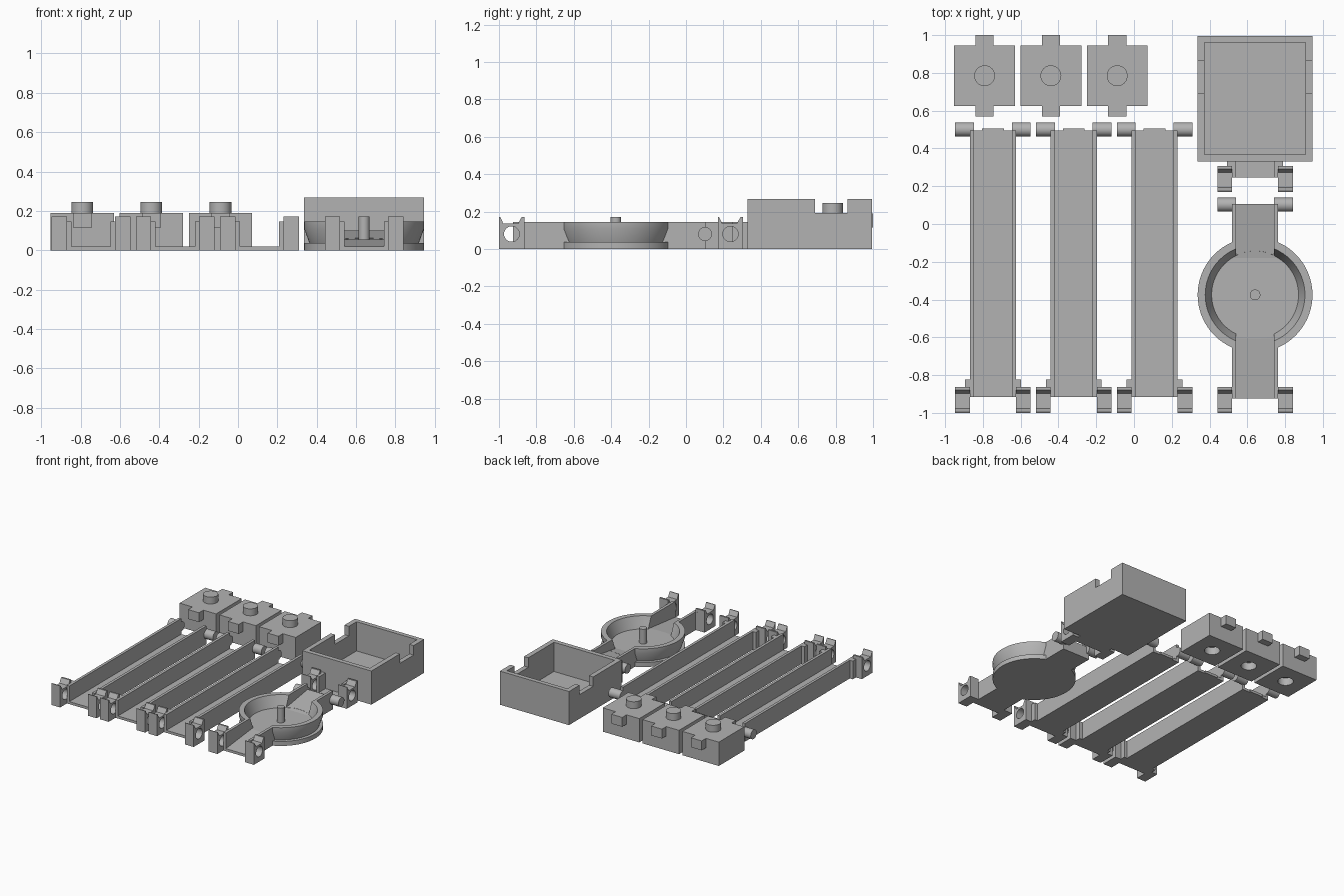
import bpy, bmesh, math
from mathutils import Matrix

if "Cube" in bpy.data.objects:
    bpy.data.objects.remove(bpy.data.objects["Cube"])

grey = bpy.data.materials.new("plain_grey")
grey.use_nodes = True
COLOUR = (0.45, 0.45, 0.45, 1)
grey.diffuse_color = COLOUR
grey.node_tree.nodes["Principled BSDF"].inputs["Base Color"].default_value = COLOUR


def finish(name, bm):
    bmesh.ops.recalc_face_normals(bm, faces=bm.faces)
    mesh = bpy.data.meshes.new(name)
    bm.to_mesh(mesh)
    bm.free()
    mesh.materials.append(grey)
    ob = bpy.data.objects.new(name, mesh)
    bpy.context.collection.objects.link(ob)
    return ob


def box(name, x0, x1, y0, y1, z0, z1):
    return prism(name, x0, x1, [(y0, z0), (y1, z0), (y1, z1), (y0, z1)])


def prism(name, x0, x1, outline):
    """Extrude a (y, z) outline from x0 to x1."""
    bm = bmesh.new()
    face = bm.faces.new([bm.verts.new((x0, y, z)) for y, z in outline])
    new = bmesh.ops.extrude_face_region(bm, geom=[face])["geom"]
    verts = [v for v in new if isinstance(v, bmesh.types.BMVert)]
    bmesh.ops.translate(bm, verts=verts, vec=(x1 - x0, 0, 0))
    return finish(name, bm)


def cylinder(name, centre, radius, length, axis="Z"):
    bm = bmesh.new()
    turn = Matrix.Rotation(math.pi / 2, 4, "Y") if axis == "X" else Matrix()
    bmesh.ops.create_cone(bm, cap_ends=True, segments=40, radius1=radius, radius2=radius,
                          depth=length, matrix=Matrix.Translation(centre) @ turn)
    return smooth(finish(name, bm))


def lathe(name, profile, x, y, segments=72):
    bm = bmesh.new()
    verts = [bm.verts.new((x + r, y, z)) for r, z in profile]
    edges = [bm.edges.new(pair) for pair in zip(verts, verts[1:])]
    bmesh.ops.spin(bm, geom=verts + edges, cent=(x, y, 0), axis=(0, 0, 1),
                   angle=math.tau, steps=segments)
    bmesh.ops.remove_doubles(bm, verts=bm.verts, dist=0.0005)
    return finish(name, bm)


def select(ob):
    bpy.ops.object.select_all(action="DESELECT")
    ob.select_set(True)
    bpy.context.view_layer.objects.active = ob


def smooth(ob):
    select(ob)
    bpy.ops.object.shade_smooth_by_angle(angle=math.radians(25))
    return ob


def cut(ob, *cutters):
    for cutter in cutters:
        mod = ob.modifiers.new("cut", "BOOLEAN")
        mod.operation, mod.solver, mod.object = "DIFFERENCE", "EXACT", cutter
        select(ob)
        bpy.ops.object.modifier_apply(modifier=mod.name)
        bpy.data.objects.remove(cutter)
    return ob


HALF, WALL, FLOOR, TOP = 0.122, 0.022, 0.02, 0.145
REACH, AXLE_Z = 0.2, 0.08


def pair(cx, inner, outer):
    """The left and right x ranges of a mirrored pair of parts."""
    for side, s in (("right", -1), ("left", 1)):
        a, b = sorted((cx + s * inner, cx + s * outer))
        yield side, a, b


def walls(name, cx, y0, y1):
    for side, a, b in pair(cx, HALF - WALL, HALF):
        box(f"{name}_{side}_wall", a, b, y0, y1, 0, TOP)


def pins(name, cx, y):
    for side, a, b in pair(cx, HALF - WALL, REACH):
        cylinder(f"{name}_{side}_pin", ((a + b) / 2, y, AXLE_Z), 0.037, b - a, "X")


def clips(name, cx, y, arm):
    """Sockets with a funnel-shaped top, joined to the trough by short arms."""
    h, top, dip = 0.068, 0.172, 0.135
    outline = [(y - h, 0), (y + h, 0), (y + h, top), (y + h - 0.014, top),
               (y + h - 0.034, dip), (y - h + 0.024, dip), (y - h + 0.006, top), (y - h, top)]
    for side, a, b in pair(cx, HALF, REACH):
        clip = prism(f"{name}_{side}_clip", a, b, outline)
        cut(clip, cylinder("socket_cutter", ((a + b) / 2, y, AXLE_Z), 0.041, 0.3, "X"))
        smooth(clip)
    for side, a, b in pair(cx, HALF, HALF + 0.026):
        box(f"{name}_{side}_arm", a, b, y + h, y + h + arm, 0, TOP)


# Long straight troughs
for i, cx in enumerate((-0.747, -0.319, 0.109), 1):
    name = f"trough_{i}"
    box(f"{name}_floor", cx - HALF, cx + HALF, -0.915, 0.495, 0, FLOOR)
    walls(name, cx, -0.915, 0.495)
    box(f"{name}_end_lip", cx - 0.058, cx + 0.058, 0.49, 0.505, 0, FLOOR)
    pins(name, cx, 0.5)
    clips(name, cx, -0.932, 0.04)

# Stacking blocks with side tabs, a peg on top and a matching hole below
for i, cx in enumerate((-0.791, -0.44, -0.089), 1):
    cy, half = 0.785, 0.161
    block = box(f"block_{i}", cx - half, cx + half, cy - half, cy + half, 0, 0.19)
    cut(block, cylinder("hole_cutter", (cx, cy, 0.02), 0.057, 0.08))
    smooth(block)
    cylinder(f"block_{i}_peg", (cx, cy, 0.215), 0.055, 0.06)
    for end, y0, y1 in (("front", 0.569, 0.63), ("back", 0.94, 1.0)):
        box(f"block_{i}_{end}_tab", cx - 0.048, cx + 0.048, y0, y1, 0.115, 0.19)

# Open bin with a notch in each side wall
bx, bh = 0.641, 0.305
bin_box = box("bin", bx - bh, bx + bh, 0.33, 0.995, 0, 0.268)
cut(bin_box,
    box("inside_cutter", bx - 0.267, bx + 0.267, 0.367, 0.96, 0.035, 0.4),
    box("notch_cutter", bx - 0.5, bx + 0.5, 0.69, 0.863, 0.192, 0.4))
box("bin_spout_floor", bx - HALF, bx + HALF, 0.247, 0.335, 0, FLOOR)
walls("bin_spout", bx, 0.247, 0.335)
clips("bin_spout", bx, 0.238, 0.03)

# Grooved round dish with a centre post
wy, dish_floor = -0.375, 0.055
dish = lathe("dish", [(0, 0), (0.304, 0), (0.304, 0.036), (0.278, 0.036), (0.304, 0.108),
                      (0.304, TOP), (0.264, TOP), (0.23, dish_floor), (0, dish_floor)], bx, wy)
inner = HALF - WALL
cut(dish,
    prism("outlet_cutter", bx - inner, bx + inner,
          [(-0.5, 0.2), (-0.5, dish_floor), (-0.605, dish_floor), (-0.915, FLOOR), (-0.915, 0.2)]),
    prism("inlet_cutter", bx - inner, bx + inner,
          [(-0.18, 0.2), (-0.18, dish_floor + 0.001), (0.1, 0.1), (0.1, 0.2)]))
smooth(dish)
cylinder("dish_post", (bx, wy, 0.1), 0.028, 0.144)

# Sloping inlet behind the dish and outlet in front of it
prism("inlet_ramp", bx - HALF, bx + HALF,
      [(-0.18, 0), (0.105, 0), (0.105, 0.1), (-0.18, dish_floor)])
walls("inlet", bx, -0.13, 0.105)
pins("inlet", bx, 0.102)
prism("outlet_ramp", bx - HALF, bx + HALF,
      [(-0.925, 0), (-0.605, 0), (-0.605, dish_floor), (-0.925, FLOOR)])
walls("outlet", bx, -0.925, -0.62)
clips("outlet", bx, -0.932, 0.0005)
